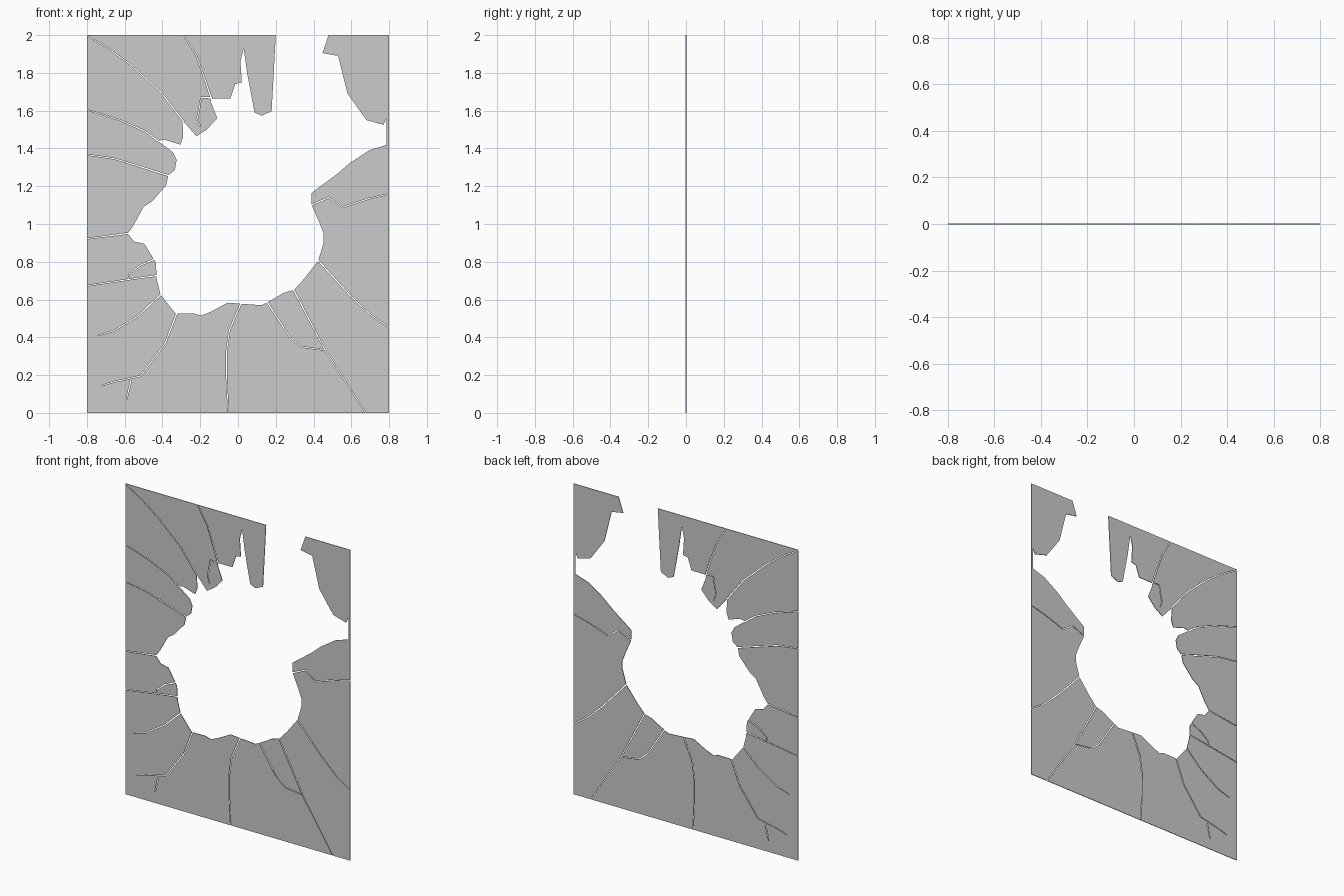
import bpy, bmesh
from mathutils import Vector

THICK = 0.004


def make_object(name, bm):
    bmesh.ops.recalc_face_normals(bm, faces=bm.faces)
    me = bpy.data.meshes.new(name)
    bm.to_mesh(me)
    bm.free()
    ob = bpy.data.objects.new(name, me)
    bpy.context.collection.objects.link(ob)
    return ob


def thicken(bm, depth):
    """Extrude a flat sheet at y = -depth/2 into a closed slab."""
    r = bmesh.ops.extrude_face_region(bm, geom=bm.faces[:])
    vs = [g for g in r["geom"] if isinstance(g, bmesh.types.BMVert)]
    bmesh.ops.translate(bm, verts=vs, vec=(0, depth, 0))
    # extrusion removes the source faces only when part of a region; cap if open
    bmesh.ops.holes_fill(bm, edges=[e for e in bm.edges if e.is_boundary], sides=0)


def crack_cutter(points, w0=0.007, w1=0.0035, depth=0.04):
    """Thin tapered ribbon along a crack, starting at the broken edge."""
    p = [Vector(q) for q in points]
    p[0] = p[0] + (p[0] - p[1]).normalized() * 0.008
    bm = bmesh.new()
    rows = []
    for i, q in enumerate(p):
        t = (p[min(i + 1, len(p) - 1)] - p[max(i - 1, 0)]).normalized()
        w = (w0 + (w1 - w0) * i / (len(p) - 1)) / 2
        n = Vector((-t.y, t.x)) * w
        rows.append([[bm.verts.new((v.x, y, v.y)) for v in (q - n, q + n)]
                     for y in (-depth / 2, depth / 2)])
    for (f0, b0), (f1, b1) in zip(rows, rows[1:]):
        bm.faces.new((f0[0], f0[1], f1[1], f1[0]))
        bm.faces.new((b0[0], b0[1], b1[1], b1[0]))
        for k in (0, 1):
            bm.faces.new((f0[k], f1[k], b1[k], b0[k]))
    for f, b in (rows[0], rows[-1]):
        bm.faces.new((f[0], f[1], b[1], b[0]))
    return make_object("crack_cutter", bm)


# Pane border, then the jagged broken edge
border = [(0.2, 2), (-0.8, 2), (-0.8, 0), (0.8, 0), (0.8, 2), (0.48, 2)]
right_edge = [
    (0.447, 1.905), (0.53, 1.89), (0.58, 1.69), (0.68, 1.55), (0.77, 1.525),
    (0.787, 1.56), (0.787, 1.42), (0.695, 1.39), (0.595, 1.325), (0.525, 1.265),
    (0.39, 1.165), (0.39, 1.10), (0.43, 1.01), (0.453, 0.95), (0.453, 0.90),
    (0.425, 0.806), (0.35, 0.71), (0.295, 0.65), (0.24, 0.635), (0.2, 0.61),
    (0.125, 0.57), (0.015, 0.578), (-0.055, 0.583)]
left_edge = [
    (-0.145, 0.535), (-0.195, 0.515), (-0.235, 0.527), (-0.33, 0.525),
    (-0.41, 0.626), (-0.43, 0.705), (-0.435, 0.795), (-0.495, 0.895),
    (-0.55, 0.907), (-0.585, 0.95), (-0.555, 0.99), (-0.5, 1.09),
    (-0.455, 1.12), (-0.38, 1.205), (-0.37, 1.257), (-0.335, 1.285),
    (-0.325, 1.34), (-0.345, 1.38), (-0.425, 1.44), (-0.39, 1.447),
    (-0.305, 1.42), (-0.29, 1.46), (-0.294, 1.55), (-0.22, 1.464),
    (-0.165, 1.50), (-0.11, 1.56)]
top_edge = [
    (-0.145, 1.65), (-0.135, 1.665), (-0.04, 1.665), (-0.015, 1.74),
    (0.02, 1.75), (0.013, 1.86), (0.03, 1.93), (0.05, 1.79),
    (0.088, 1.59), (0.125, 1.573), (0.178, 1.597)]

bm = bmesh.new()
outline = border + right_edge + left_edge + top_edge
bm.faces.new([bm.verts.new((x, -THICK / 2, z)) for x, z in outline])
thicken(bm, THICK)
pane = make_object("broken_glass_pane", bm)

# Cracks on the upper left
cracks = [
    [(-0.294, 1.55), (-0.41, 1.70), (-0.57, 1.845), (-0.68, 1.925), (-0.82, 2.01)],
    [(-0.14, 1.66), (-0.175, 1.765), (-0.22, 1.89), (-0.30, 2.02)],
    [(-0.145, 1.668), (-0.195, 1.67), (-0.215, 1.56), (-0.20, 1.515)],
    [(-0.425, 1.44), (-0.49, 1.49), (-0.625, 1.55), (-0.82, 1.612)],
    [(-0.37, 1.257), (-0.65, 1.345), (-0.82, 1.37)],
]
# Cracks on the lower left
cracks += [
    [(-0.585, 0.95), (-0.82, 0.92)],
    [(-0.43, 0.727), (-0.52, 0.715), (-0.82, 0.67)],
    [(-0.44, 0.815), (-0.52, 0.78), (-0.575, 0.735), (-0.58, 0.71)],
    [(-0.41, 0.626), (-0.52, 0.52), (-0.655, 0.435), (-0.74, 0.41)],
    [(-0.325, 0.525), (-0.385, 0.37), (-0.515, 0.195), (-0.655, 0.165), (-0.72, 0.145)],
    [(-0.57, 0.16), (-0.59, 0.07)],
]
# Cracks along the bottom and right
cracks += [
    [(0.015, 0.578), (-0.045, 0.44), (-0.06, 0.33), (-0.06, 0.17), (-0.05, -0.02)],
    [(0.155, 0.585), (0.275, 0.40), (0.335, 0.35), (0.455, 0.333)],
    [(0.295, 0.65), (0.46, 0.333), (0.69, -0.02)],
    [(0.425, 0.806), (0.59, 0.625), (0.70, 0.52), (0.82, 0.44)],
    [(0.39, 1.10), (0.48, 1.14), (0.555, 1.088), (0.695, 1.135), (0.82, 1.165)],
]

# Cut every crack through the pane
bpy.context.view_layer.objects.active = pane
for c in cracks:
    cutter = crack_cutter(c)
    mod = pane.modifiers.new("crack", "BOOLEAN")
    mod.operation = "DIFFERENCE"
    mod.solver = "EXACT"
    mod.object = cutter
    bpy.ops.object.modifier_apply(modifier=mod.name)
    bpy.data.objects.remove(cutter, do_unlink=True)
